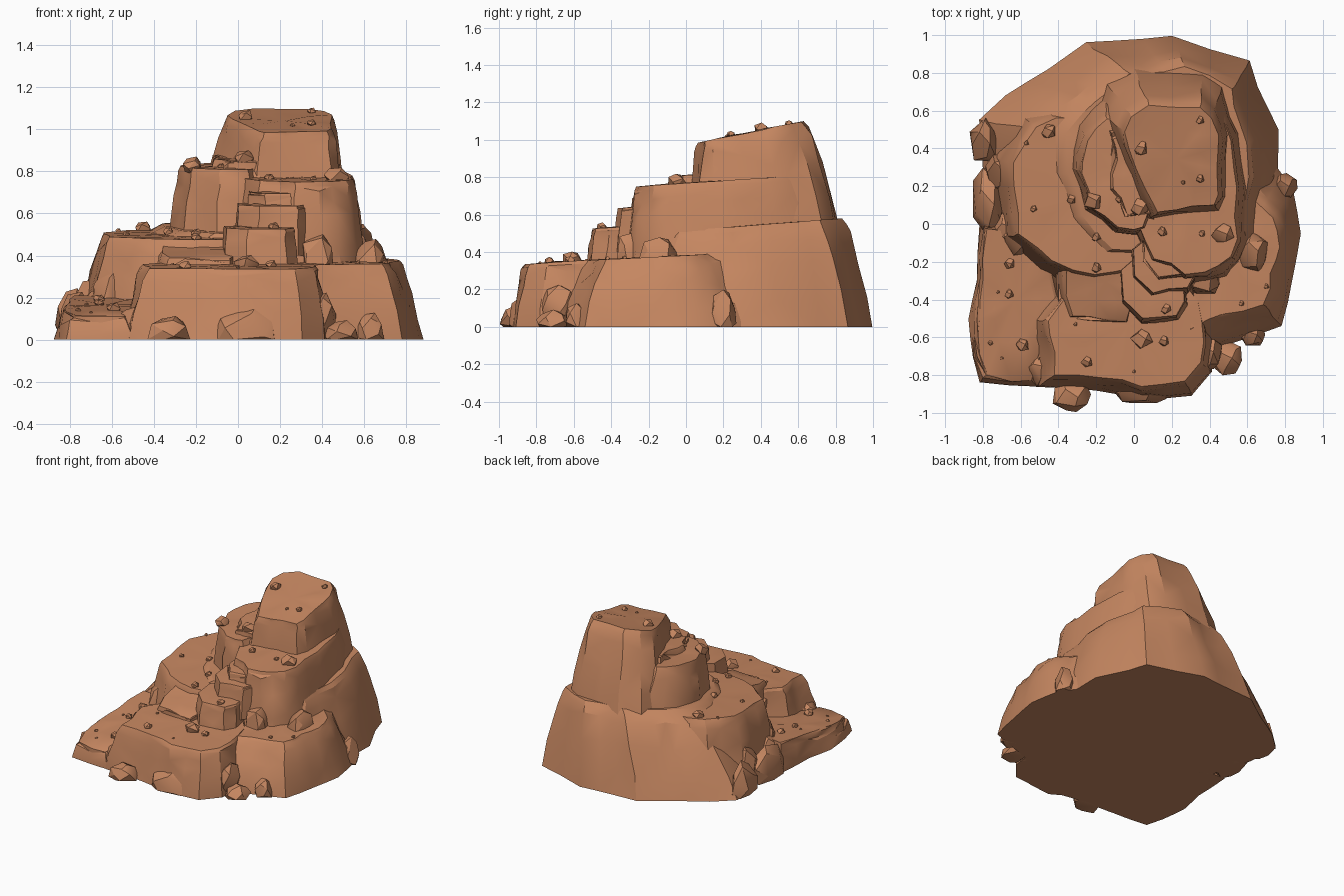
import bpy, bmesh, math, random
from mathutils import Vector
from mathutils.bvhtree import BVHTree

if "Cube" in bpy.data.objects:
    bpy.data.objects.remove(bpy.data.objects["Cube"])

random.seed(11)
stone = bpy.data.materials.new("brown stone")
stone.diffuse_color = (0.56, 0.24, 0.118, 1)
stone.use_nodes = True
stone.node_tree.nodes["Principled BSDF"].inputs["Base Color"].default_value = stone.diffuse_color
surfaces = []
# height fraction, sideways fraction from base outline to top outline
PROFILE = [(0, 0), (.3, .2), (.6, .47), (.84, .72), (.95, .88), (1, 1)]


def finish(bm, name, solid=True):
    bmesh.ops.recalc_face_normals(bm, faces=bm.faces)
    if solid:
        surfaces.append(BVHTree.FromBMesh(bm))
    me = bpy.data.meshes.new(name)
    bm.to_mesh(me)
    bm.free()
    me.materials.append(stone)
    ob = bpy.data.objects.new(name, me)
    bpy.context.collection.objects.link(ob)
    bpy.ops.object.select_all(action='DESELECT')
    ob.select_set(True)
    bpy.context.view_layer.objects.active = ob
    bpy.ops.object.shade_smooth_by_angle(angle=math.radians(28))


def rock(name, outline, top, z0, zf, zb, step=.13, rough=.012):
    """Loft a base outline into a top box (x0, x1, y0, y1); top tilts zf (front) to zb (back)."""
    pts = []
    for i, a in enumerate(outline):
        a, b = Vector(a), Vector(outline[(i + 1) % len(outline)])
        n = max(1, round((b - a).length / step))
        pts += [a.lerp(b, k / n) for k in range(n)]
    xs, ys = [p.x for p in pts], [p.y for p in pts]
    x0, x1, y0, y1 = min(xs), max(xs), min(ys), max(ys)
    jit = lambda r: random.uniform(-r, r)
    col = [Vector((jit(rough), jit(rough))) for p in pts]
    tops = [Vector((top[0] + (p.x - x0) / (x1 - x0) * (top[1] - top[0]),
                    top[2] + (p.y - y0) / (y1 - y0) * (top[3] - top[2]))) for p in pts]
    plane = lambda y: zf + (zb - zf) * (y - top[2]) / (top[3] - top[2])
    bm = bmesh.new()
    rings = []
    for t, s in PROFILE:
        ring = []
        for p, q, c in zip(pts, tops, col):
            v = p.lerp(q, s) + c * (.4 + t)
            r = rough * .6 if 0 < t < 1 else 0
            z = z0 + (plane(q.y) - z0) * t + (jit(.03) if .2 < t < .9 else 0)
            ring.append(bm.verts.new((v.x + jit(r), v.y + jit(r), z)))
        rings.append(ring)
    # gently uneven top
    c = sum(tops, Vector((0, 0))) / len(tops)
    ring = []
    for q in tops:
        v = c.lerp(q, .55)
        ring.append(bm.verts.new((v.x, v.y, plane(v.y) + jit(.006))))
    rings.append(ring)
    n = len(pts)
    for a, b in zip(rings, rings[1:]):
        for i in range(n):
            j = (i + 1) % n
            bm.faces.new((a[i], a[j], b[j], b[i]))
    mid = bm.verts.new((c.x, c.y, plane(c.y)))
    for i in range(n):
        bm.faces.new((ring[i], ring[(i + 1) % n], mid))
    bm.faces.new(rings[0][::-1])
    # split the walls into irregular facets
    bmesh.ops.triangulate(bm, faces=[f for f in bm.faces if len(f.verts) == 4])
    finish(bm, name)


def boulder(name, centre, size, solid=True, count=16):
    """Angular stone: convex hull of points scattered over an ellipsoid, cut off at the ground."""
    bm = bmesh.new()
    for i in range(count):
        h = 1 - 2 * (i + .5) / count
        a = i * 2.4 + random.uniform(-.35, .35)
        r = math.sqrt(1 - h * h)
        k = random.uniform(.88, 1.05)
        d = (r * math.cos(a) * k, r * math.sin(a) * k, h * k)
        p = [c + s * e for c, s, e in zip(centre, size, d)]
        bm.verts.new((p[0], p[1], max(0, p[2])))
    res = bmesh.ops.convex_hull(bm, input=bm.verts)
    junk = {v for v in res["geom_interior"] + res["geom_unused"] if isinstance(v, bmesh.types.BMVert)}
    bmesh.ops.delete(bm, geom=list(junk), context='VERTS')
    finish(bm, name, solid)


# large masses
rock("back_mass", [(.5, -.3), (.72, -.1), (.76, .25), (.77, .5), (.66, .72), (.61, .87), (.4, .92),
                   (.2, .995), (-.25, .965), (-.45, .82), (-.68, .68), (-.82, .55), (-.8, .3),
                   (-.7, 0), (-.4, -.2)], (-.36, .61, -.2, .83), 0, .5, .58, .17)
rock("right_shoulder", [(.3, -.72), (.5, -.64), (.78, -.54), (.84, -.3), (.88, -.05), (.84, .18),
                        (.7, .38), (.4, .2), (.3, -.3)], (.3, .76, -.54, .15), 0, .355, .39)
rock("front_ledge", [(-.52, -.86), (-.2, -.88), (.05, -.93), (.3, -.91), (.41, -.78), (.44, -.5),
                     (.3, -.2), (-.3, -.2), (-.55, -.5)], (-.45, .37, -.85, -.25), 0, .335, .375)
rock("low_left_step", [(-.82, -.84), (-.5, -.86), (-.3, -.5), (-.4, 0), (-.82, 0), (-.83, -.3),
                       (-.88, -.5), (-.85, -.7)], (-.83, -.4, -.82, -.03), 0, .115, .21)
rock("left_shoulder", [(-.71, -.08), (-.52, -.25), (-.25, -.36), (0, -.3), (0, .5), (-.35, .66),
                       (-.62, .6), (-.75, .35)], (-.635, 0, -.28, .57), 0, .475, .525)
rock("left_ramp", [(-.39, -.53), (-.05, -.55), (.1, -.3), (0, -.1), (-.42, -.2)],
     (-.36, .08, -.5, -.1), .2, .385, .48, .1)
rock("middle_tier", [(.08, -.22), (.28, -.33), (.5, -.29), (.6, -.1), (.62, .2), (.58, .5), (.48, .72),
                     (.2, .7), (0, .3), (-.02, 0)], (.02, .555, -.27, .62), .3, .75, .81)
rock("left_tier", [(-.26, .08), (-.1, -.06), (.08, -.06), (.2, .2), (.15, .65), (-.15, .7),
                   (-.3, .55), (-.33, .3)], (-.27, .15, -.02, .55), .4, .81, .84, .11)
rock("inner_tier", [(-.16, .2), (-.05, .02), (.1, .02), (.2, .3), (.1, .6), (-.14, .55)],
     (-.11, .15, .06, .5), .7, .85, .88, .1)
rock("summit", [(.0, .06), (.08, .01), (.46, .06), (.52, .15), (.52, .5), (.47, .74), (.36, .8),
                (.0, .83), (-.15, .75), (-.2, .6), (-.12, .35)], (-.06, .455, .07, .63), .5, .985, 1.1, .15)

# stepping blocks up the front
for i, (x0, x1, y0, y1, z0, z1) in enumerate([(-.07, .29, -.54, -.15, .25, .535),
                                             (-.01, .33, -.39, -.05, .4, .645),
                                             (.03, .33, -.31, .05, .5, .705)]):
    w, d = (x1 - x0) * .28, (y1 - y0) * .28
    rock("climbing_step_%d" % (i + 1),
         [(x0 + w, y0), (x1 - w * .5, y0 + .02), (x1, y0 + d), (x1 - .01, y1 - d), (x1 - w, y1),
          (x0 + w, y1), (x0, y1 - d), (x0 + .01, y0 + d)],
         (x0 + .015, x1 - .015, y0 + .03, y1), z0, z1 - .01, z1 + .01, .12, .008)

# boulders around the foot and against the walls: x, y, z, then half sizes
for i, (x, y, z, a, b, c) in enumerate([
        (-.33, -.91, .02, .115, .09, .1), (.04, -.88, .02, .16, .09, .15),
        (.49, -.71, .02, .09, .1, .075), (.63, -.59, .03, .07, .07, .1),
        (-.77, .12, .06, .1, .19, .18), (-.79, .43, .06, .085, .13, .19),
        (-.7, .28, .1, .1, .12, .2), (-.6, -.08, .15, .1, .1, .2),
        (.8, .2, .04, .07, .08, .17), (.63, -.15, .35, .09, .12, .14),
        (.38, -.3, .38, .09, .09, .14), (-.66, -.02, .1, .09, .1, .16),
        (.4, -.68, .1, .07, .1, .14), (-.5, -.76, .05, .08, .1, .12)]):
    boulder("boulder_%d" % (i + 1), (x, y, z), (a, b, c), True, 20)

# loose pebbles dropped onto the ledges: x, y, radius
PEBBLES = [(-.45, .49, .045), (-.57, .43, .015), (.04, .4, .042), (.35, .55, .024), (.35, .24, .024),
           (.26, .22, .013), (-.53, .08, .02), (-.33, .13, .028), (-.22, .12, .055), (-.08, .13, .02),
           (.03, .09, .055), (.36, -.05, .02), (.47, -.05, .062), (-.2, -.07, .027), (-.2, -.23, .03),
           (-.66, -.21, .032), (-.66, -.37, .027), (-.72, -.36, .01), (-.59, -.64, .038),
           (-.76, -.63, .015), (-.7, -.71, .01), (-.25, -.73, .033), (-.31, -.53, .012),
           (.04, -.61, .06), (.16, -.62, .03), (.17, -.45, .03), (.57, -.42, .016),
           (.7, -.33, .016), (0, -.78, .01), (.15, -.04, .028)]
for i, (x, y, r) in enumerate(PEBBLES):
    hits = [s.ray_cast(Vector((x, y, 3)), Vector((0, 0, -1)))[0] for s in surfaces]
    z = max([h.z for h in hits if h], default=0)
    boulder("pebble_%d" % (i + 1), (x, y, z + r * .2), (r, r, r * .85), False, 11)
